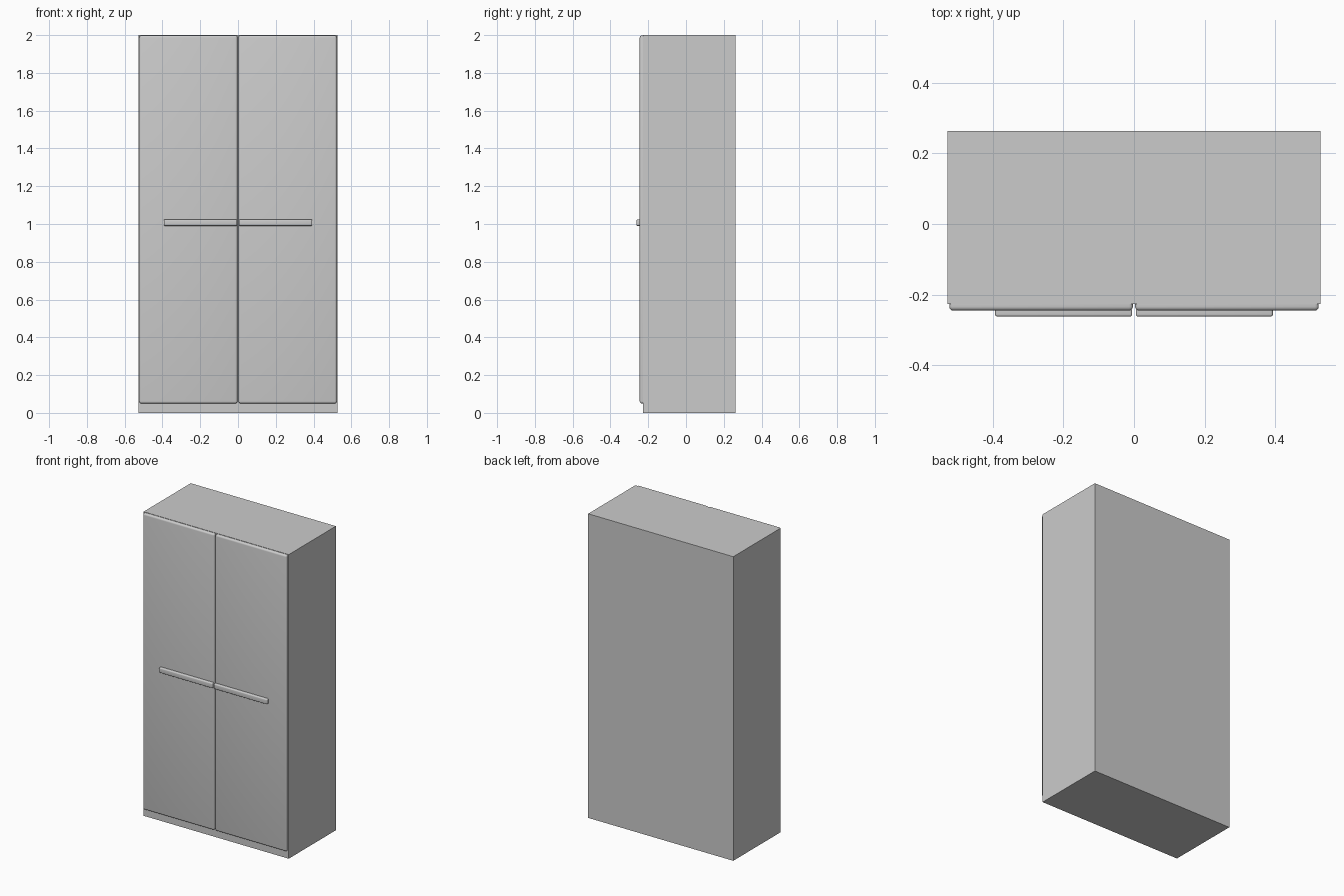
import bpy
import bmesh
from mathutils import Vector

old = bpy.data.objects.get("Cube")
if old:
    bpy.data.objects.remove(old, do_unlink=True)

GREY = (0.6, 0.6, 0.6, 1.0)
grey = bpy.data.materials.new("plain grey")
grey.use_nodes = True
grey.diffuse_color = GREY
grey.node_tree.nodes["Principled BSDF"].inputs["Base Color"].default_value = GREY


def box(name, low, high, radius=0.0):
    """Box between two corners; every edge but those of the back face is rounded."""
    low, high = Vector(low), Vector(high)
    bm = bmesh.new()
    bmesh.ops.create_cube(bm, size=1)
    bmesh.ops.scale(bm, vec=high - low, verts=bm.verts)
    bmesh.ops.translate(bm, vec=(low + high) / 2, verts=bm.verts)
    if radius:
        mid = (low.y + high.y) / 2
        edges = [e for e in bm.edges if any(v.co.y < mid for v in e.verts)]
        bmesh.ops.bevel(bm, geom=edges, offset=radius, segments=4,
                        profile=0.5, affect='EDGES')
    mesh = bpy.data.meshes.new(name)
    bm.to_mesh(mesh)
    bm.free()
    mesh.materials.append(grey)
    obj = bpy.data.objects.new(name, mesh)
    bpy.context.collection.objects.link(obj)
    if radius:
        bpy.ops.object.select_all(action='DESELECT')
        obj.select_set(True)
        bpy.context.view_layer.objects.active = obj
        bpy.ops.object.shade_smooth_by_angle(angle=0.7)
    return obj


# Cabinet carcass with the plinth showing below the doors
box("cabinet_body", (-0.528, -0.227, 0), (0.528, 0.263, 2))

# Pair of doors and their horizontal bar handles
for side, s in (("left", 1), ("right", -1)):
    def span(a, b):
        return sorted((s * a, s * b))

    x0, x1 = span(0.003, 0.523)
    box(side + "_door", (x0, -0.245, 0.05), (x1, -0.227, 1.998), 0.011)
    x0, x1 = span(0.005, 0.393)
    box(side + "_handle", (x0, -0.262, 0.99), (x1, -0.244, 1.024), 0.006)
